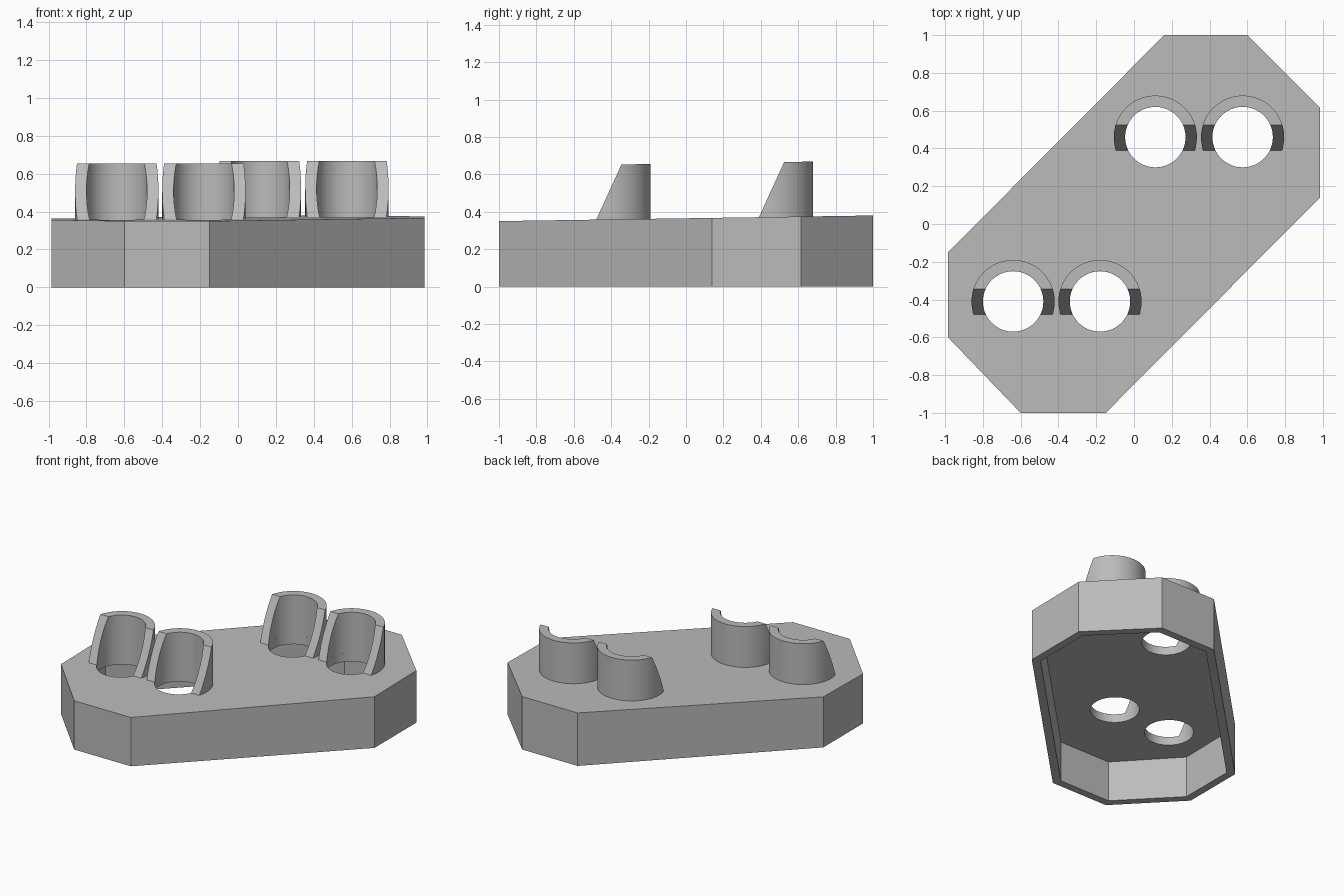
import bpy, bmesh
from math import asin, sin, cos, pi, radians
from mathutils import Vector

if "Cube" in bpy.data.objects:
    bpy.data.objects.remove(bpy.data.objects["Cube"], do_unlink=True)

grey = bpy.data.materials.new("plain grey")
grey.use_nodes = True
grey.diffuse_color = (0.5, 0.5, 0.5, 1)
grey.node_tree.nodes["Principled BSDF"].inputs["Base Color"].default_value = (0.5, 0.5, 0.5, 1)

OUTLINE = [(0.16, 1), (0.6, 1), (0.985, 0.615), (0.985, 0.14),
           (-0.15, -1), (-0.6, -1), (-0.985, -0.6), (-0.985, -0.15)]
WALL, ROOF = 0.055, 0.06
R_IN, R_OUT, RISE = 0.16, 0.22, 0.293
SLOPE_START, SLOPE_END = -0.07, 0.065
CENTRES = {"back_left": (0.575, 0.46), "back_right": (0.113, 0.46),
           "front_left": (-0.18, -0.41), "front_right": (-0.64, -0.41)}


def roof_z(y):
    return 0.365 + 0.015 * y


def finish(name, bm):
    bmesh.ops.recalc_face_normals(bm, faces=bm.faces)
    mesh = bpy.data.meshes.new(name)
    bm.to_mesh(mesh)
    bm.free()
    ob = bpy.data.objects.new(name, mesh)
    bpy.context.collection.objects.link(ob)
    mesh.materials.append(grey)
    return ob


def activate(ob):
    bpy.ops.object.select_all(action='DESELECT')
    ob.select_set(True)
    bpy.context.view_layer.objects.active = ob


def inset_outline(points, d):
    """Move every edge of the clockwise outline inwards by d."""
    pts = [Vector(p) for p in points]
    result = []
    for i, p in enumerate(pts):
        a = (p - pts[i - 1]).normalized()
        b = (pts[(i + 1) % len(pts)] - p).normalized()
        na, nb = Vector((a.y, -a.x)), Vector((b.y, -b.x))
        result.append(p + (na + nb) * d / (1 + na.dot(nb)))
    return result


# Hollow base, open underneath, with a gently tilted roof
bm = bmesh.new()
inner = inset_outline(OUTLINE, WALL)
rings = [[bm.verts.new((x, y, roof_z(y) - ROOF)) for x, y in inner],
         [bm.verts.new((x, y, 0)) for x, y in inner],
         [bm.verts.new((x, y, 0)) for x, y in OUTLINE],
         [bm.verts.new((x, y, roof_z(y))) for x, y in OUTLINE]]
for lo, hi in zip(rings, rings[1:]):
    for i in range(len(lo)):
        bm.faces.new((lo[i - 1], lo[i], hi[i], hi[i - 1]))
bm.faces.new(rings[0])
bm.faces.new(rings[-1])
base = finish("base_shell", bm)

# Round holes through the roof
for x, y in CENTRES.values():
    bpy.ops.mesh.primitive_cylinder_add(vertices=64, radius=R_IN, depth=0.4, location=(x, y, 0.4))
    cutter = bpy.context.object
    cutter.name = "hole_cutter"
    cutter.hide_render = True
    activate(base)
    mod = base.modifiers.new("hole", 'BOOLEAN')
    mod.operation, mod.solver, mod.object = 'DIFFERENCE', 'EXACT', cutter
    bpy.ops.object.modifier_apply(modifier=mod.name)
    bpy.data.objects.remove(cutter, do_unlink=True)
activate(base)
bpy.ops.object.shade_smooth_by_angle(angle=radians(25))


def arc_angles(r):
    """Right-hand slope, round the back, then left-hand slope."""
    a, b = asin(SLOPE_START / r), asin(SLOPE_END / r)
    spans = [(a, b, 12), (b, pi - b, 40), (pi - b, pi - a, 12)]
    return [s + (e - s) * i / n for s, e, n in spans for i in range(n)] + [pi - a]


# Half-round sleeves with a sloping front cut, standing round each hole
for label, (cx, cy) in CENTRES.items():
    bm = bmesh.new()
    columns = []
    for ti, to in zip(arc_angles(R_IN), arc_angles(R_OUT)):
        column = []
        for r, t, up in ((R_IN, ti, 0), (R_IN, ti, 1), (R_OUT, to, 1), (R_OUT, to, 0)):
            dy = r * sin(t)
            part = min(1, max(0, (dy - SLOPE_START) / (SLOPE_END - SLOPE_START)))
            z = roof_z(cy + dy) + up * part * RISE
            column.append(bm.verts.new((cx + r * cos(t), cy + dy, z)))
        columns.append(column)
    for p, q in zip(columns, columns[1:]):
        for i in range(3):
            bm.faces.new((p[i], q[i], q[i + 1], p[i + 1]))
    bmesh.ops.remove_doubles(bm, verts=bm.verts, dist=1e-5)
    sleeve = finish(label + "_sleeve", bm)
    activate(sleeve)
    bpy.ops.object.shade_smooth_by_angle(angle=radians(25))
